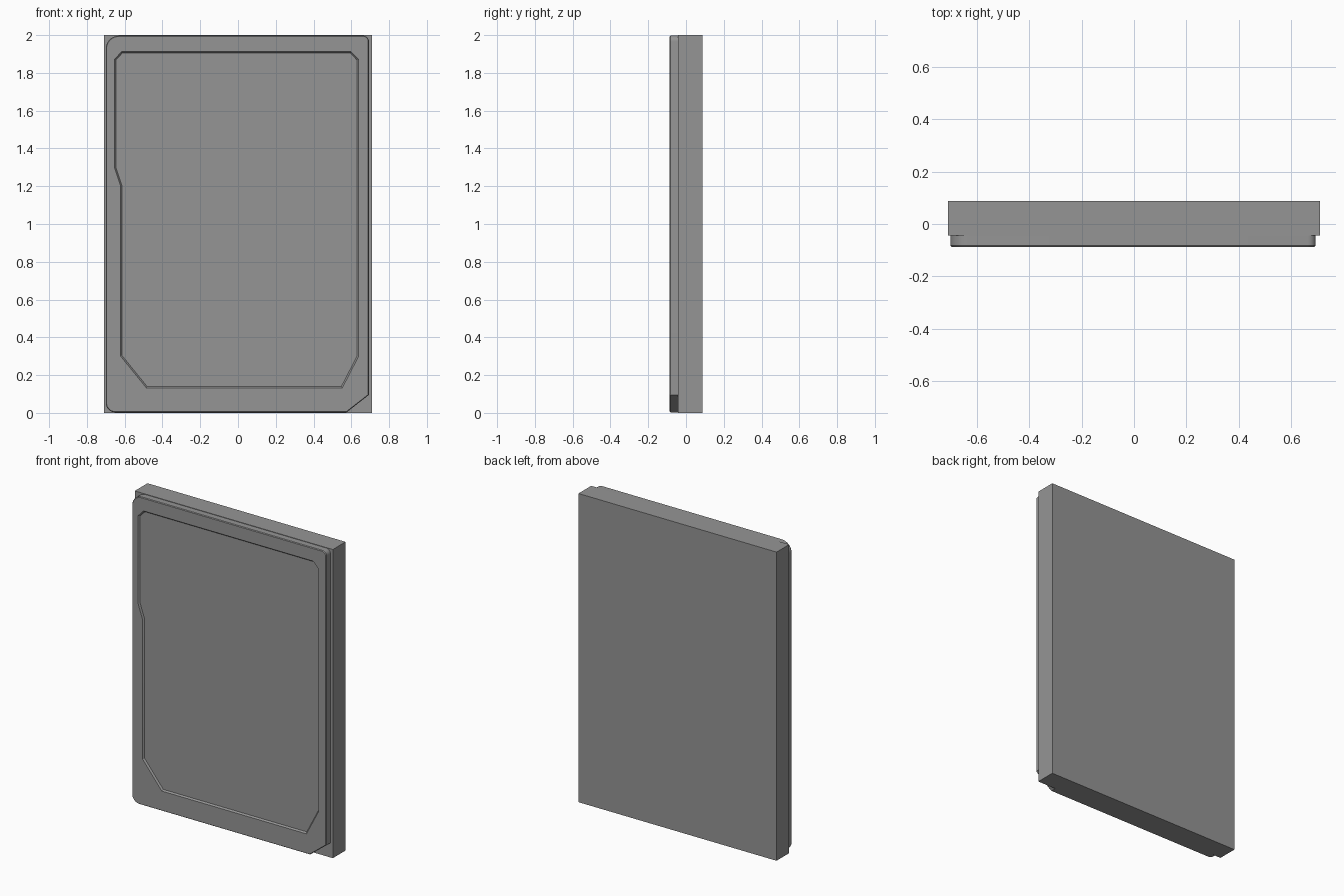
import bpy, bmesh, math
from mathutils import Vector

cube = bpy.data.objects.get("Cube")
if cube:
    bpy.data.objects.remove(cube, do_unlink=True)

# Single grey finish
grey = bpy.data.materials.new("mid_grey")
grey.use_nodes = True
colour = (0.3, 0.3, 0.3, 1)
grey.diffuse_color = colour
grey.node_tree.nodes["Principled BSDF"].inputs["Base Color"].default_value = colour


def add_object(name, bm):
    bmesh.ops.recalc_face_normals(bm, faces=bm.faces)
    mesh = bpy.data.meshes.new(name)
    bm.to_mesh(mesh)
    bm.free()
    mesh.materials.append(grey)
    obj = bpy.data.objects.new(name, mesh)
    bpy.context.collection.objects.link(obj)
    return obj


def rounded(corners, steps=8):
    """Turn (x, z, cut) corners into an outline with rounded corners."""
    path = []
    for i, (x, z, cut) in enumerate(corners):
        p = Vector((x, z))
        if not cut:
            path.append(p)
            continue
        a = p + (Vector(corners[i - 1][:2]) - p).normalized() * cut
        b = p + (Vector(corners[(i + 1) % len(corners)][:2]) - p).normalized() * cut
        for s in range(steps + 1):
            t = s / steps * math.pi / 2
            path.append(p + (a - p) * (1 - math.sin(t)) + (b - p) * (1 - math.cos(t)))
    return path


def inset(path, d):
    """Move a counter-clockwise outline inwards by d."""
    out = []
    for i, p in enumerate(path):
        u = (p - path[i - 1]).normalized()
        v = (path[(i + 1) % len(path)] - p).normalized()
        n, m = Vector((-u.y, u.x)), Vector((-v.y, v.x))
        out.append(p + (n + m) * d / (1 + n.dot(m)))
    return out


def ring(bm, path, y):
    return [bm.verts.new((p.x, y, p.y)) for p in path]


def bridge(bm, a, b):
    for i in range(len(a)):
        bm.faces.new((a[i - 1], a[i], b[i], b[i - 1]))


# Back slab
bm = bmesh.new()
bmesh.ops.create_cube(bm, size=1)
bmesh.ops.scale(bm, vec=(1.42, 0.13, 2), verts=bm.verts)
bmesh.ops.translate(bm, vec=(0, 0.022, 1), verts=bm.verts)
add_object("back_slab", bm)

# Front cover: rounded plate, one clipped corner, shallow recessed panel
BACK, FRONT, FLOOR = -0.043, -0.087, -0.077
outline = rounded([(-0.7, 0.003, 0.05), (0.575, 0.003, 0), (0.693, 0.095, 0),
                   (0.693, 1.997, 0.03), (-0.7, 1.997, 0.07)])
panel = [Vector(p) for p in [
    (-0.485, 0.132), (0.552, 0.132), (0.639, 0.3), (0.639, 1.87), (0.599, 1.912),
    (-0.617, 1.912), (-0.655, 1.87), (-0.655, 1.3), (-0.623, 1.205), (-0.623, 0.302)]]

bm = bmesh.new()
base = ring(bm, outline, BACK)
side = ring(bm, outline, FRONT + 0.005)
lip = ring(bm, inset(outline, 0.004), FRONT)
rim = ring(bm, panel, FRONT)
floor = ring(bm, inset(panel, 0.008), FLOOR)
bm.faces.new(base)
bridge(bm, base, side)
bridge(bm, side, lip)
bridge(bm, rim, floor)
bm.faces.new(floor)
edges = [bm.edges.get((r[i - 1], r[i])) or bm.edges.new((r[i - 1], r[i]))
         for r in (lip, rim) for i in range(len(r))]
bmesh.ops.triangle_fill(bm, use_beauty=True, edges=edges, normal=(0, -1, 0))
cover = add_object("front_cover", bm)

bpy.ops.object.select_all(action='DESELECT')
cover.select_set(True)
bpy.context.view_layer.objects.active = cover
bpy.ops.object.shade_smooth_by_angle(angle=math.radians(25))
